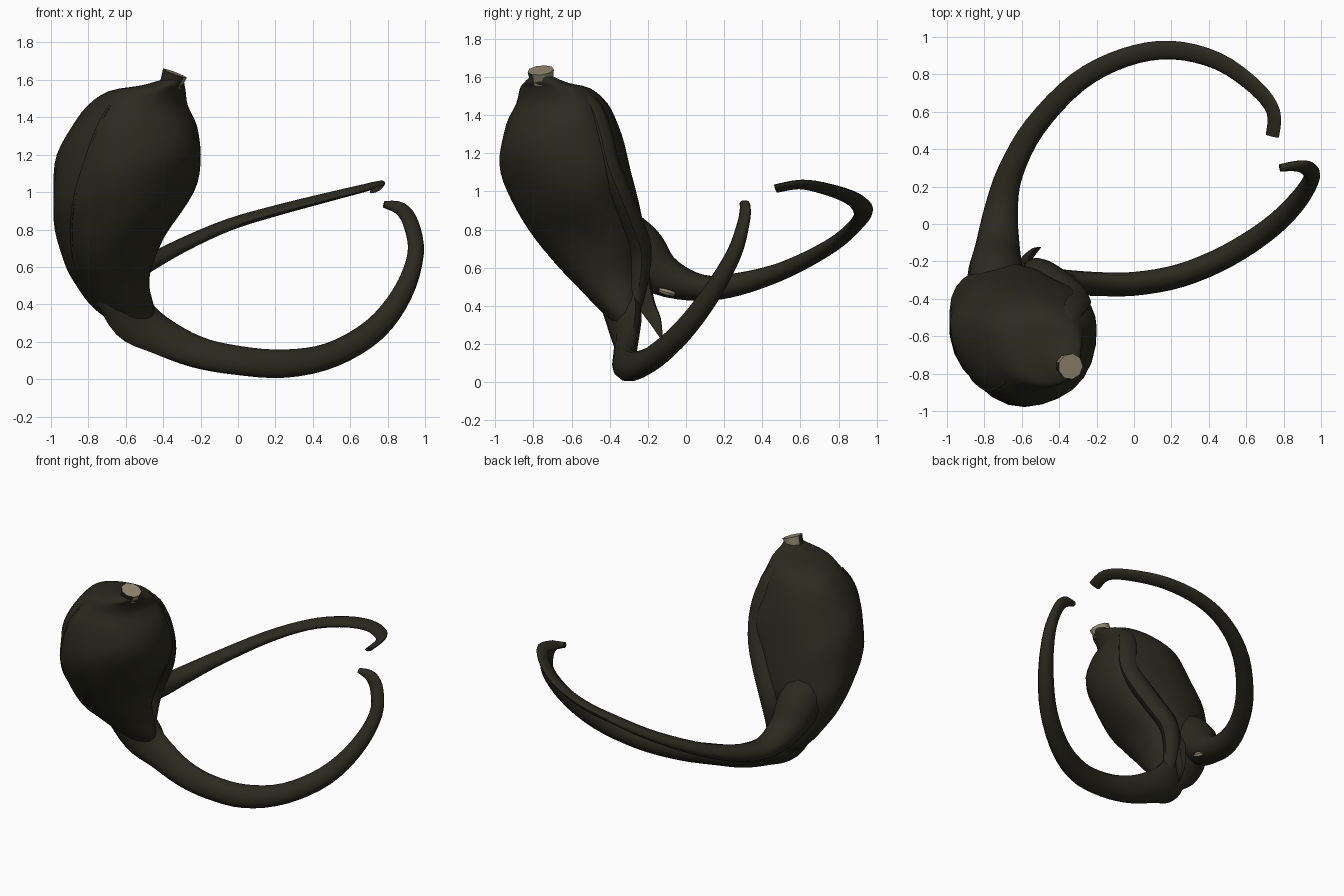
import bpy, bmesh, math
from mathutils import Vector


def material(name, rgb):
    m = bpy.data.materials.new(name)
    m.diffuse_color = (*rgb, 1)
    return m


DARK = material("dark olive husk", (0.024, 0.023, 0.0135))
TAN = material("pale tan fibre", (0.30, 0.26, 0.17))


def spline(rows, steps):
    """Catmull-Rom interpolation of rows of numbers."""
    out = []
    n = len(rows)
    for i in range(n - 1):
        a, b, c, d = (rows[max(0, min(n - 1, j))] for j in (i - 1, i, i + 1, i + 2))
        for s in range(steps):
            t = s / steps
            out.append([0.5 * (2 * q + (r - p) * t + (2 * p - 5 * q + 4 * r - u) * t * t
                               + (3 * q - p - 3 * r + u) * t ** 3)
                        for p, q, r, u in zip(a, b, c, d)])
    out.append(list(rows[-1]))
    return out


def skin(name, rings, mat=DARK):
    """Join rings of points into a closed tube."""
    bm = bmesh.new()
    loops = [[bm.verts.new(p) for p in ring] for ring in rings]
    n = len(loops[0])
    for lo, hi in zip(loops, loops[1:]):
        for i in range(n):
            bm.faces.new((lo[i], lo[(i + 1) % n], hi[(i + 1) % n], hi[i]))
    bm.faces.new(loops[0])
    bm.faces.new(loops[-1])
    bmesh.ops.recalc_face_normals(bm, faces=bm.faces)
    me = bpy.data.meshes.new(name)
    bm.to_mesh(me)
    bm.free()
    ob = bpy.data.objects.new(name, me)
    bpy.context.collection.objects.link(ob)
    me.materials.append(mat)
    bpy.ops.object.select_all(action='DESELECT')
    ob.select_set(True)
    bpy.context.view_layer.objects.active = ob
    bpy.ops.object.shade_smooth_by_angle(angle=math.radians(50))
    return ob


def tube(name, rows, sides=12, steps=4, mat=DARK):
    """Sweep an ellipse along rows of x, y, z, half width, half height."""
    rows = spline(rows, steps)
    pts = [Vector(r[:3]) for r in rows]
    rings, up, last = [], None, None
    for i, p in enumerate(pts):
        t = (pts[min(i + 1, len(pts) - 1)] - pts[max(i - 1, 0)]).normalized()
        if up is None:
            up = Vector((0, 0, 1))
        else:
            up = last.rotation_difference(t) @ up
        up = (up - t * up.dot(t)).normalized()
        last = t
        side = t.cross(up)
        w, h = rows[i][3:5]
        rings.append([p + side * w * math.cos(a) + up * h * math.sin(a)
                      for a in (2 * math.pi * k / sides for k in range(sides))])
    return skin(name, rings, mat)


# Pod body: z, x min, x max, y min, y max
BODY = spline([
    (0.27, -0.61, -0.47, -0.35, -0.28),
    (0.33, -0.71, -0.45, -0.40, -0.26),
    (0.40, -0.79, -0.45, -0.47, -0.24),
    (0.50, -0.86, -0.47, -0.57, -0.22),
    (0.60, -0.92, -0.46, -0.67, -0.22),
    (0.75, -0.97, -0.40, -0.79, -0.21),
    (0.90, -0.99, -0.30, -0.89, -0.24),
    (1.05, -0.99, -0.22, -0.95, -0.27),
    (1.20, -0.96, -0.19, -0.975, -0.31),
    (1.35, -0.89, -0.22, -0.95, -0.36),
    (1.46, -0.81, -0.27, -0.89, -0.41),
    (1.54, -0.69, -0.28, -0.87, -0.50),
    (1.57, -0.52, -0.285, -0.85, -0.62),
    (1.60, -0.41, -0.29, -0.82, -0.69)], 3)


def on_body(row, a, lift=0.0):
    """Point on the husk, whose section is widest towards the back."""
    z, x0, x1, y0, y1 = row
    wide = (y0 + y1) / 2 + 0.13 * (y1 - y0)
    rx = (x1 - x0) / 2
    ry = y1 - wide if math.sin(a) > 0 else wide - y0
    bump = 1 + 0.012 * math.sin(5 * a + 9 * z) + 0.012 * math.sin(3 * a - 17 * z)
    return Vector(((x0 + x1) / 2 + (rx * bump + lift) * math.cos(a),
                   wide + (ry * bump + lift) * math.sin(a), z))


skin("pod_body", [[on_body(r, 2 * math.pi * k / 28) for k in range(28)] for r in BODY])

# Thin seam on the front left of the body
seam = [(*on_body(r, math.pi + 0.8 + 0.35 * (r[0] - 0.9), -0.006), 0.01, 0.01)
        for r in BODY[12:32:2]]
tube("front_seam", seam, 6, 2)

# Crest down the back right of the body, mostly sunk into it
tube("back_crest", [
    (-0.35, -0.70, 1.56, 0.03, 0.03),
    (-0.37, -0.52, 1.47, 0.07, 0.05),
    (-0.33, -0.45, 1.32, 0.08, 0.06),
    (-0.31, -0.41, 1.15, 0.08, 0.06),
    (-0.35, -0.35, 1.00, 0.08, 0.06),
    (-0.43, -0.29, 0.85, 0.08, 0.06),
    (-0.51, -0.24, 0.70, 0.07, 0.06),
    (-0.54, -0.25, 0.52, 0.06, 0.05),
    (-0.52, -0.29, 0.34, 0.04, 0.04)], 8, 3)

# Lower horn, sweeping right and curling up
tube("lower_horn", [
    (-0.66, -0.37, 0.50, 0.09, 0.14),
    (-0.56, -0.32, 0.33, 0.075, 0.14),
    (-0.42, -0.31, 0.235, 0.06, 0.11),
    (-0.22, -0.32, 0.145, 0.058, 0.092),
    (0.00, -0.32, 0.10, 0.06, 0.083),
    (0.25, -0.275, 0.083, 0.06, 0.08),
    (0.50, -0.17, 0.130, 0.06, 0.07),
    (0.73, -0.02, 0.265, 0.055, 0.065),
    (0.88, 0.13, 0.46, 0.05, 0.055),
    (0.95, 0.25, 0.67, 0.04, 0.045),
    (0.925, 0.30, 0.83, 0.03, 0.045),
    (0.87, 0.31, 0.91, 0.025, 0.04),
    (0.78, 0.30, 0.935, 0.02, 0.018)])

# Upper horn, sweeping back and around to the right
tube("upper_horn", [
    (-0.73, -0.46, 0.84, 0.15, 0.15),
    (-0.74, -0.27, 0.69, 0.15, 0.16),
    (-0.73, -0.12, 0.56, 0.12, 0.11),
    (-0.71, 0.08, 0.495, 0.09, 0.07),
    (-0.66, 0.28, 0.515, 0.07, 0.06),
    (-0.53, 0.52, 0.59, 0.06, 0.046),
    (-0.30, 0.76, 0.715, 0.055, 0.036),
    (-0.05, 0.89, 0.825, 0.052, 0.03),
    (0.20, 0.93, 0.90, 0.052, 0.026),
    (0.45, 0.87, 0.965, 0.05, 0.022),
    (0.65, 0.73, 1.015, 0.046, 0.018),
    (0.745, 0.60, 1.037, 0.042, 0.016),
    (0.74, 0.47, 1.015, 0.04, 0.014)])

# Torn fibre between the horns
tube("long_splinter", [
    (-0.60, -0.26, 0.62, 0.06, 0.06),
    (-0.585, -0.21, 0.42, 0.03, 0.05),
    (-0.545, -0.16, 0.32, 0.015, 0.035),
    (-0.50, -0.125, 0.22, 0.003, 0.003)], 6, 3)

# Bare fibre showing at the root of the upper horn
tube("bare_patch", [
    (-0.645, -0.14, 0.485, 0.008, 0.01),
    (-0.640, -0.10, 0.472, 0.02, 0.018),
    (-0.650, -0.06, 0.462, 0.008, 0.01)], 6, 2, TAN)

# Broken stem stub: tan on the open end, its right side and its back
axis = Vector((0.35, -0.1, 0.93)).normalized()
turn = Vector((0, 0, 1)).rotation_difference(axis)
stub = skin("stem_stub", [
    [Vector((-0.345, -0.76, 1.62)) + turn @ Vector((r * math.cos(a), r * math.sin(a), h))
     for a in (2 * math.pi * k / 9 for k in range(9))]
    for r, h in ((0.06, -0.05), (0.07, 0.017))])
stub.data.materials.append(TAN)
for f in stub.data.polygons:
    if f.normal.dot(axis) > 0.5 or f.normal.x > 0.55 or f.normal.y > 0.6:
        f.material_index = 1
